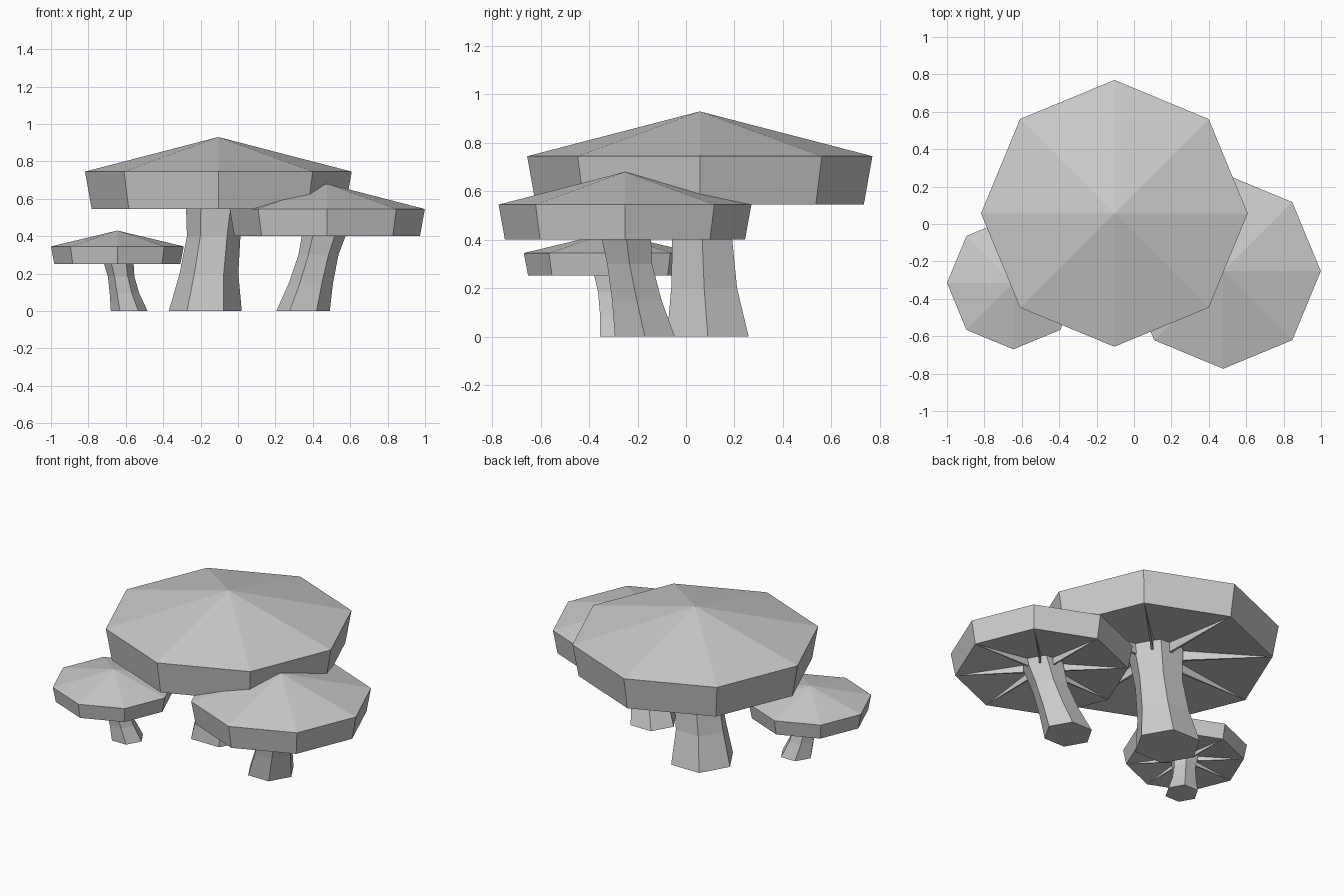
import bpy, bmesh
from math import cos, sin, pi

old = bpy.data.objects.get("Cube")
if old:
    bpy.data.objects.remove(old)

grey = bpy.data.materials.new("light_grey")
grey.use_nodes = True
GREY = (0.6, 0.6, 0.6, 1)
grey.diffuse_color = GREY
grey.node_tree.nodes["Principled BSDF"].inputs["Base Color"].default_value = GREY


def finish(bm, name):
    bmesh.ops.recalc_face_normals(bm, faces=bm.faces)
    mesh = bpy.data.meshes.new(name)
    bm.to_mesh(mesh)
    bm.free()
    mesh.materials.append(grey)
    bpy.context.collection.objects.link(bpy.data.objects.new(name, mesh))


def loft(name, sides, rings):
    """Skin polygon rings (x, y, z, radius); radius 0 makes a point."""
    bm = bmesh.new()
    loops = []
    for x, y, z, r in rings:
        count = sides if r else 1
        loops.append([bm.verts.new((x + r * cos(2 * pi * i / sides),
                                    y + r * sin(2 * pi * i / sides), z))
                      for i in range(count)])
    for a, b in zip(loops, loops[1:]):
        for i in range(sides):
            j = (i + 1) % sides
            if len(a) == 1:
                bm.faces.new((a[0], b[i], b[j]))
            elif len(b) == 1:
                bm.faces.new((a[i], a[j], b[0]))
            else:
                bm.faces.new((a[i], a[j], b[j], b[i]))
    for loop in (loops[0], loops[-1]):
        if len(loop) > 1:
            bm.faces.new(loop)
    finish(bm, name)


def gills(name, x, y, z, inner, outer, rise):
    """Slim triangular ribs running from the stem to the rim corners."""
    bm = bmesh.new()
    for i in range(8):
        c, s = cos(i * pi / 4), sin(i * pi / 4)
        t = outer * 0.012
        tip = bm.verts.new((x + outer * c, y + outer * s, z))
        low, high = [[bm.verts.new((x + inner * c - k * s, y + inner * s + k * c, h))
                      for k in (-t, t)] for h in (z, z + rise)]
        bm.faces.new((tip, low[0], low[1]))
        bm.faces.new((tip, high[1], high[0]))
        bm.faces.new((tip, high[0], low[0]))
        bm.faces.new((tip, low[1], high[1]))
        bm.faces.new((low[0], high[0], high[1], low[1]))
    finish(bm, name)


def mushroom(name, centre, radius, brim, base, apex, stem):
    x, y = centre
    rise = (brim - base) * 0.4
    inner = radius * 0.95
    # Eight-sided cap with a hollow underside
    loft(name + "_cap", 8, [(x, y, base + rise, 0), (x, y, base, inner),
                            (x, y, brim, radius), (x, y, apex, 0)])
    gills(name + "_gills", x, y, base, radius * 0.2, inner, rise * 0.8)
    # Bent six-sided stem
    loft(name + "_stem", 6, stem)


mushroom("large_mushroom", (-0.105, 0.057), 0.713, 0.745, 0.545, 0.93,
         [(-0.175, 0.09, 0, 0.195), (-0.155, 0.075, 0.2, 0.157),
          (-0.13, 0.067, 0.4, 0.143), (-0.115, 0.057, 0.615, 0.165)])
mushroom("medium_mushroom", (0.477, -0.252), 0.522, 0.545, 0.4, 0.68,
         [(0.348, -0.17, 0, 0.143), (0.39, -0.203, 0.15, 0.118),
          (0.43, -0.233, 0.3, 0.107), (0.472, -0.252, 0.45, 0.122)])
mushroom("small_mushroom", (-0.645, -0.315), 0.355, 0.345, 0.252, 0.43,
         [(-0.582, -0.27, 0, 0.098), (-0.607, -0.287, 0.095, 0.079),
          (-0.625, -0.302, 0.185, 0.071), (-0.643, -0.315, 0.285, 0.083)])
